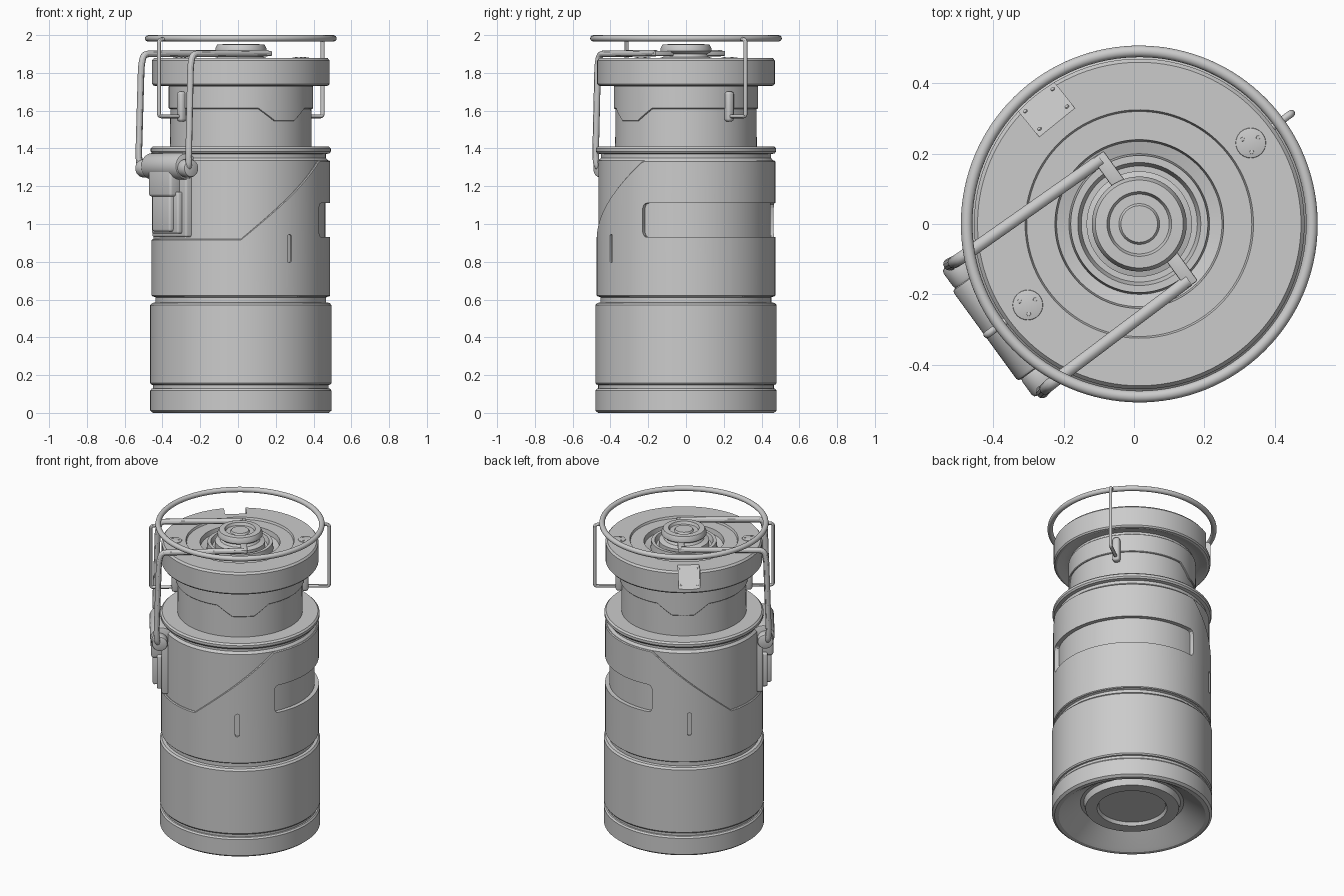
import bpy, bmesh, math
from mathutils import Matrix, Vector

if "Cube" in bpy.data.objects:
    bpy.data.objects.remove(bpy.data.objects["Cube"])

# Local frame: +x points away from the latch, so the canister is mirrored about local y = 0
FRAME = Matrix.Translation((0.015, 0.0, 0)) @ Matrix.Rotation(math.radians(36), 4, 'Z')
T, R = Matrix.Translation, lambda deg, ax: Matrix.Rotation(math.radians(deg), 4, ax)


def smooth(ob):
    bpy.ops.object.select_all(action='DESELECT')
    ob.select_set(True)
    bpy.context.view_layer.objects.active = ob
    bpy.ops.object.shade_smooth_by_angle(angle=math.radians(30))


def finish(name, bm):
    bmesh.ops.recalc_face_normals(bm, faces=bm.faces)
    bm.transform(FRAME)
    me = bpy.data.meshes.new(name)
    bm.to_mesh(me)
    bm.free()
    ob = bpy.data.objects.new(name, me)
    bpy.context.collection.objects.link(ob)
    smooth(ob)
    return ob


def lathe(name, profile, n=128):
    bm = bmesh.new()
    vs = [bm.verts.new((r, 0, z)) for r, z in profile]
    es = [bm.edges.new(p) for p in zip(vs, vs[1:])]
    bmesh.ops.spin(bm, geom=vs + es, axis=(0, 0, 1), cent=(0, 0, 0), angle=math.tau, steps=n)
    bmesh.ops.remove_doubles(bm, verts=bm.verts, dist=1e-5)
    return finish(name, bm)


def band(name, r0, r1, a0, a1, lo, hi, n, c=0.005):
    """Curved slab between two radii whose lower and upper edges depend on the angle."""
    bm = bmesh.new()
    full = a1 - a0 >= 360
    cols = []
    for i in range(n if full else n + 1):
        a = a0 + (a1 - a0) * i / n
        l, h, t = lo(a), hi(a), math.radians(a)
        sec = [(r0, l), (r1 - c, l), (r1, l + c), (r1, h - c), (r1 - c, h), (r0, h)]
        cols.append([bm.verts.new((r * math.cos(t), r * math.sin(t), z)) for r, z in sec])
    pairs = list(zip(cols, cols[1:] + cols[:1]))
    for p, q in (pairs if full else pairs[:-1]):
        for k in range(6):
            j = (k + 1) % 6
            bm.faces.new((p[k], p[j], q[j], q[k]))
    if not full:
        bm.faces.new(cols[0])
        bm.faces.new(cols[-1])
    return finish(name, bm)


def box(name, size, m, bevel=0.01, seg=3):
    bm = bmesh.new()
    bmesh.ops.create_cube(bm, size=1, matrix=m @ Matrix.Diagonal((*size, 1)))
    if bevel:
        bmesh.ops.bevel(bm, geom=bm.edges[:], offset=bevel, segments=seg, profile=0.5, affect='EDGES')
    return finish(name, bm)


def rod(name, r, length, m, bevel=0.006, n=40):
    bm = bmesh.new()
    bmesh.ops.create_cone(bm, cap_ends=True, segments=n, radius1=r, radius2=r, depth=length, matrix=m)
    rims = [e for e in bm.edges if any(len(f.verts) > 4 for f in e.link_faces)]
    bmesh.ops.bevel(bm, geom=rims, offset=bevel, segments=2, profile=0.5, affect='EDGES')
    return finish(name, bm)


def wire(name, pts, r, fillet=0.03):
    pts = [Vector(p) for p in pts]
    path = [pts[0]]
    for a, b, c in zip(pts, pts[1:], pts[2:]):
        f = min(fillet, (a - b).length * 0.45, (c - b).length * 0.45)
        p, q = b + (a - b).normalized() * f, b + (c - b).normalized() * f
        for t in (0, .2, .4, .6, .8, 1):
            path.append(p * (1 - t) ** 2 + b * 2 * t * (1 - t) + q * t * t)
    path.append(pts[-1])
    cu = bpy.data.curves.new(name, 'CURVE')
    cu.dimensions = '3D'
    cu.bevel_depth, cu.bevel_resolution, cu.use_fill_caps = r, 4, True
    sp = cu.splines.new('POLY')
    sp.points.add(len(path) - 1)
    for sp_pt, p in zip(sp.points, path):
        sp_pt.co = (*(FRAME @ p), 1)
    ob = bpy.data.objects.new(name, cu)
    bpy.context.collection.objects.link(ob)
    bpy.ops.object.select_all(action='DESELECT')
    ob.select_set(True)
    bpy.context.view_layer.objects.active = ob
    bpy.ops.object.convert(target='MESH')
    smooth(bpy.context.view_layer.objects.active)


def cut(cutter, *targets):
    for ob in targets:
        bpy.context.view_layer.objects.active = ob
        mod = ob.modifiers.new('cut', 'BOOLEAN')
        mod.operation, mod.solver, mod.object = 'DIFFERENCE', 'EXACT', cutter
        bpy.ops.object.modifier_apply(modifier='cut')
        smooth(ob)
    bpy.data.objects.remove(cutter)


def ramp(x, x0, x1, y0, y1):
    t = max(0, min(1, (x - x0) / (x1 - x0)))
    return y0 + (y1 - y0) * t


# Main body with hollow underside, grooves, shoulder lip and neck
body = lathe('body', [
    (0, .07), (.2, .07), (.21, .05), (.28, .05), (.29, .09), (.31, .09), (.42, .012), (.44, 0),
    (.465, 0), (.48, .012), (.48, .118), (.472, .128), (.465, .13), (.465, .148), (.474, .15),
    (.48, .158), (.48, .57), (.47, .582), (.452, .585), (.452, .612), (.463, .616), (.463, 1.335),
    (.45, 1.35), (.45, 1.37), (.47, 1.374), (.477, 1.384), (.477, 1.4), (.467, 1.41), (.375, 1.41),
    (.372, 1.76), (0, 1.76)])

# Outer shell with the sloping upper edge
shell = band('outer_shell', .455, .473, -180, 180, lambda a: .617,
             lambda a: ramp(abs(a), 65, 126, 1.335, .92), 180)

# Wide window recess at the back, with rounded ends
HALF = 65


def corner(a):
    d = .025 - min(.025, (HALF - abs(a)) * .0082)
    return .025 - math.sqrt(max(0, .025 ** 2 - d * d))


cut(band('window_cutter', .447, .6, -HALF, HALF, lambda a: .93 + corner(a),
         lambda a: 1.11 - corner(a), 130, 0), body, shell)

# Upright slots in the shell
for s in (-1, 1):
    cut(box('slot_cutter', (.06, .026, .15), R(93 * s, 'Z') @ T((.47, 0, .87)), .012), shell)


# Neck collar with two trapezoid tabs
def tab_edge(a):
    return ramp(abs(abs(a) - 88), 10, 24, 1.545, 1.61)


band('neck_collar', .36, .382, -180, 180, tab_edge, lambda a: 1.732, 180, .004)

# Head flange with sunken top
head = lathe('head', [
    (0, 1.75), (.385, 1.75), (.41, 1.745), (.45, 1.73), (.463, 1.733), (.47, 1.742), (.47, 1.866),
    (.46, 1.878), (.325, 1.878), (.32, 1.865), (.24, 1.865), (.235, 1.835), (.2, 1.825),
    (.195, 1.87), (.175, 1.87), (.165, 1.84), (0, 1.84)])

# Sloping notch in the flange with four small rivets
slope = R(93, 'Z') @ T((.42, 0, 1.82)) @ R(50, 'Y')
cut(box('notch_cutter', (.3, .13, .2), slope @ T((0, 0, .1)), 0), head)
for i in (-1, 1):
    for j in (-1, 1):
        rod('notch_rivet', .006, .008, slope @ T((.05 * i, .05 * j, 0)), .001, 12)

# Centre valve knob
lathe('valve_knob', [
    (0, 1.83), (.15, 1.83), (.15, 1.875), (.12, 1.885), (.11, 1.9), (.128, 1.908), (.135, 1.915),
    (.135, 1.93), (.125, 1.95), (.092, 1.952), (.085, 1.935), (.058, 1.935), (.052, 1.945), (0, 1.945)], 64)

# Carry ring
lathe('carry_ring', [(.491 + .0165 * math.cos(k * math.tau / 16), 1.983 + .0165 * math.sin(k * math.tau / 16))
                     for k in range(17)])

# Paired parts on the two ends of the local x axis
for s in (-1, 1):
    wire('ring_bracket', [(.49 * s, 0, 1.98), (.535 * s, 0, 1.975), (.535 * s, 0, 1.57), (.375 * s, 0, 1.57)],
         .0105, .015)
    box('neck_lug', (.045, .045, .16), T((.388 * s, 0, 1.622)), .016)
    rod('cap_screw', .043, .012, T((.392 * s, 0, 1.876)), .003)
    for k in range(3):
        rod('cap_screw_pin', .006, .008,
            T((.392 * s, 0, 1.881)) @ R(120 * k, 'Z') @ T((.026, 0, 0)), .001, 10)

# Latch: mounting plate, lever, hinge block and roller
box('latch_plate', (.085, .31, .43), T((-.43, 0, 1.145)), .012)
box('latch_frame', (.04, .24, .22), T((-.48, 0, 1.06)), .01)
box('latch_lever', (.05, .16, .2), T((-.5, 0, 1.06)), .012)
box('latch_hinge', (.08, .2, .15), T((-.495, 0, 1.22)), .015)
rod('latch_roller', .07, .32, T((-.472, 0, 1.305)) @ R(90, 'X'), .01)

# Clamp wires running from the latch over the head to the knob
for s in (-1, 1):
    rod('wire_boss', .048, .07, T((-.485, .19 * s, 1.295)) @ R(90, 'X'), .012)
    wire('clamp_wire', [(.02, .212 * s, 1.905), (-.475, .22 * s, 1.9), (-.49, .222 * s, 1.84),
                        (-.505, .225 * s, 1.36), (-.5, .22 * s, 1.3), (-.485, .16 * s, 1.28)], .0175)
    box('clamp_finger', (.04, .12, .026), T((.02, .168 * s, 1.903)), .004, 2)
